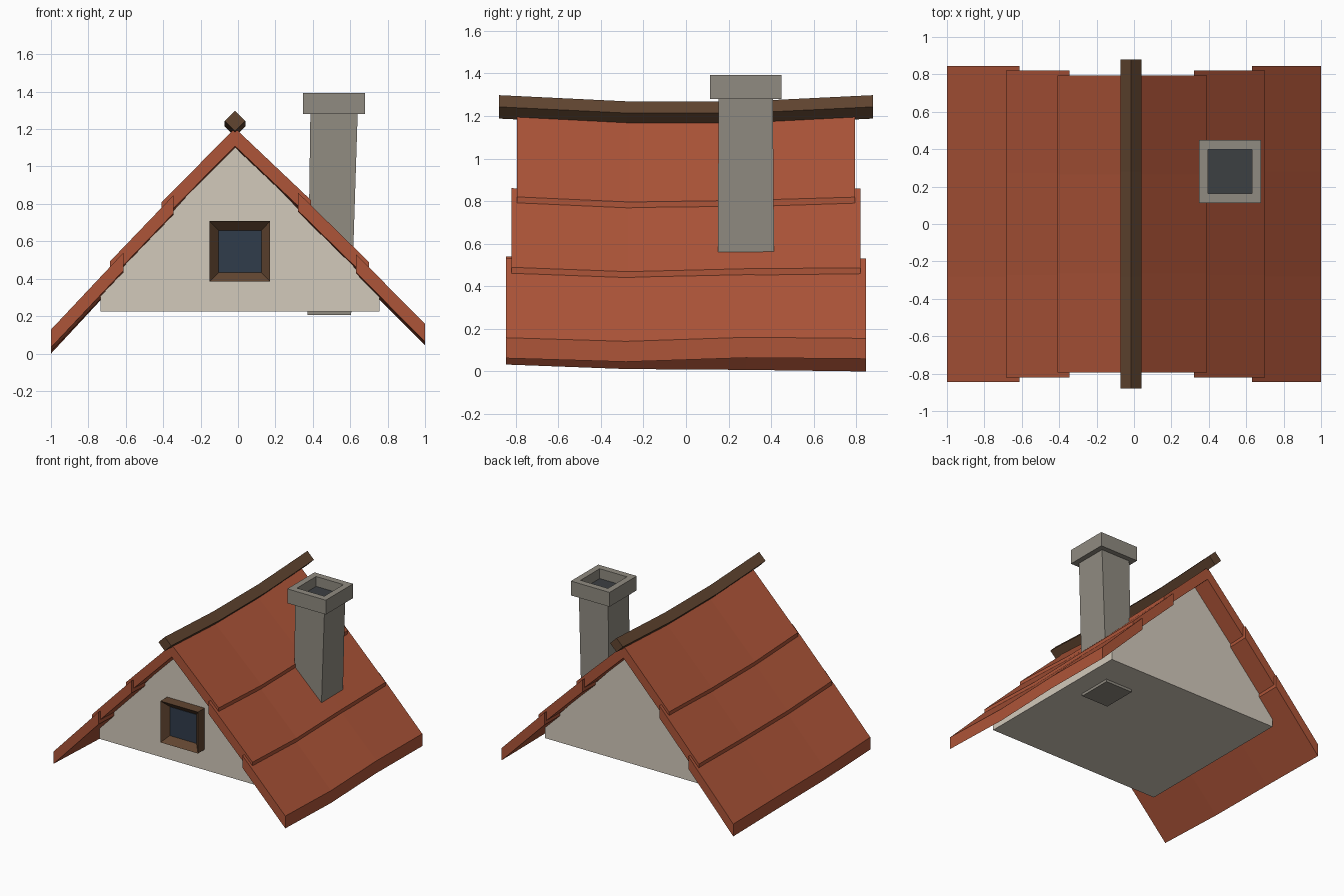
import bpy, bmesh

if "Cube" in bpy.data.objects:
    bpy.data.objects.remove(bpy.data.objects["Cube"])

def material(name, rgb):
    m = bpy.data.materials.new(name)
    m.diffuse_color = (*rgb, 1)
    m.use_nodes = True
    m.node_tree.nodes["Principled BSDF"].inputs["Base Color"].default_value = m.diffuse_color
    return m

TILE = material("tile", (0.42, 0.09, 0.04))
WALL = material("plaster", (0.65, 0.59, 0.50))
WOOD = material("wood", (0.12, 0.06, 0.03))
STONE = material("stone", (0.28, 0.26, 0.22))
GLASS = material("glass", (0.03, 0.045, 0.07))
SOOT = material("soot", (0.045, 0.05, 0.055))

def loft(name, rings, mat):
    """Skin a list of equal-length point rings and close both ends."""
    bm = bmesh.new()
    vs = [[bm.verts.new(p) for p in r] for r in rings]
    n = len(vs[0])
    for a, b in zip(vs, vs[1:]):
        for i in range(n):
            j = (i + 1) % n
            bm.faces.new((a[i], a[j], b[j], b[i]))
    bm.faces.new(vs[0][::-1])
    bm.faces.new(vs[-1])
    bmesh.ops.recalc_face_normals(bm, faces=bm.faces)
    me = bpy.data.meshes.new(name)
    bm.to_mesh(me)
    bm.free()
    me.materials.append(mat)
    ob = bpy.data.objects.new(name, me)
    bpy.context.collection.objects.link(ob)
    return ob

def rect_z(x0, x1, y0, y1, z):
    return [(x0, y0, z), (x1, y0, z), (x1, y1, z), (x0, y1, z)]

def rect_y(x0, x1, z0, z1, y):
    return [(x0, y, z0), (x1, y, z0), (x1, y, z1), (x0, y, z1)]

RIDGE_X = -0.016
THICK = 0.096
# Height change along the roof at the ridge and at each eave
SAG_RIDGE = (0, -0.029, -0.029, 0)
SAG_LEFT = (0, -0.021, -0.025, -0.033)
SAG_RIGHT = (0, -0.017, 0.002, -0.003)

def course(name, half_len, top):
    """Sagging tile course; top lists (x, z) of its upper face at the front."""
    rings = []
    for i, f in enumerate((-1, -1 / 3, 1 / 3, 1)):
        line = []
        for x, z in top:
            t = min(abs(x - RIDGE_X), 1)
            eave = SAG_LEFT[i] if x < RIDGE_X else SAG_RIGHT[i]
            line.append((x, half_len * f, z + SAG_RIDGE[i] * (1 - t) + eave * t))
        under = [(x, y, z - THICK) for x, y, z in reversed(line)]
        rings.append(line + under)
    return loft(name, rings, TILE)

# Overlapping roof courses
course("roof_course_top", 0.795, [(-0.41, 0.807), (RIDGE_X, 1.205), (0.39, 0.82)])
course("roof_course_middle_left", 0.821, [(-0.685, 0.492), (-0.345, 0.846)])
course("roof_course_middle_right", 0.821, [(0.32, 0.861), (0.70, 0.489)])
course("roof_course_bottom_left", 0.845, [(-1.0, 0.128), (-0.612, 0.54)])
course("roof_course_bottom_right", 0.845, [(0.63, 0.532), (1.0, 0.158)])

# Diamond-section ridge beam
R = 0.055
loft("ridge_beam", [[(RIDGE_X, y, z + R), (RIDGE_X + R, y, z),
                     (RIDGE_X, y, z - R), (RIDGE_X - R, y, z)]
                    for y, z in ((-0.88, 1.243), (-0.28, 1.214),
                                 (0.28, 1.214), (0.88, 1.243))], WOOD)

# Gabled attic body, tucked into the roof
gable = [(-0.735, 0.225), (0.757, 0.225), (0.757, 0.32), (RIDGE_X, 1.125), (-0.735, 0.335)]
loft("gable_walls", [[(x, y, z) for x, z in gable] for y in (-0.657, 0.657)], WALL)

# Window frame with sloped reveal, and pane
loft("window_frame", [rect_y(-0.152, 0.172, 0.385, 0.708, -0.64),
                      rect_y(-0.152, 0.172, 0.385, 0.708, -0.74),
                      rect_y(-0.104, 0.125, 0.433, 0.658, -0.69)], WOOD)
loft("window_pane", [rect_y(-0.104, 0.125, 0.433, 0.658, y) for y in (-0.68, -0.693)], GLASS)

# Chimney shaft, hollow cap and dark flue
loft("chimney_shaft", [rect_z(0.372, 0.605, 0.148, 0.417, 0.205),
                       rect_z(0.387, 0.64, 0.153, 0.408, 1.29)], STONE)
loft("chimney_cap", [rect_z(0.347, 0.68, 0.112, 0.448, 1.28),
                     rect_z(0.347, 0.68, 0.112, 0.448, 1.392),
                     rect_z(0.396, 0.632, 0.162, 0.398, 1.392),
                     rect_z(0.396, 0.632, 0.162, 0.398, 1.31)], STONE)
loft("flue", [rect_z(0.396, 0.632, 0.162, 0.398, z) for z in (1.30, 1.315)], SOOT)
